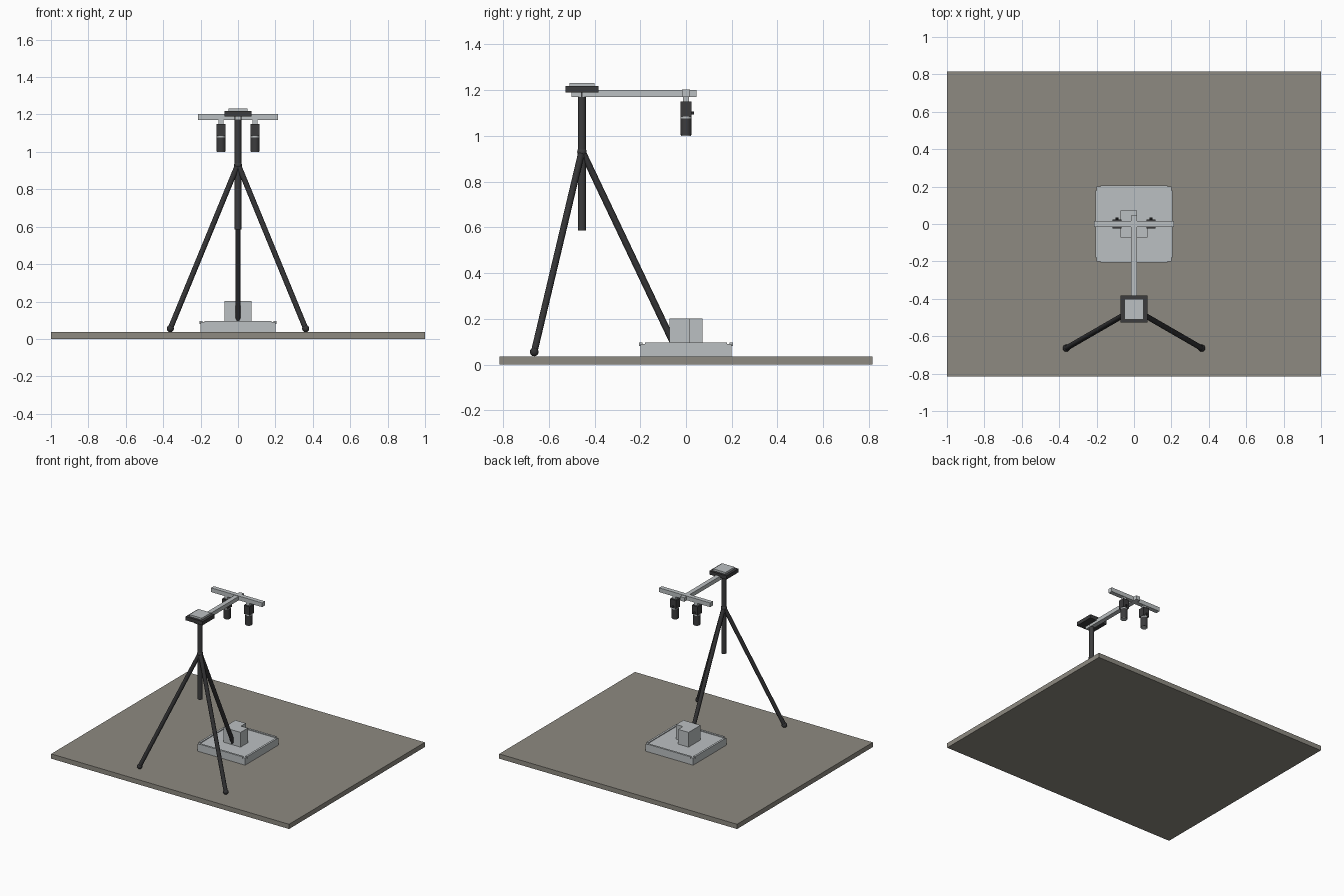
import bpy
import bmesh
from mathutils import Vector

old = bpy.data.objects.get("Cube")
if old:
    bpy.data.objects.remove(old, do_unlink=True)


def material(name, rgb):
    m = bpy.data.materials.new(name)
    m.use_nodes = True
    m.diffuse_color = (*rgb, 1)
    m.node_tree.nodes["Principled BSDF"].inputs["Base Color"].default_value = (*rgb, 1)
    return m


STONE = material("warm grey floor", (0.27, 0.255, 0.22))
LIGHT = material("light grey metal", (0.50, 0.53, 0.54))
DARK = material("dark grey", (0.045, 0.045, 0.047))
BLACK = material("charcoal", (0.033, 0.033, 0.035))


def finish(name, bm, mat, smooth=False):
    bmesh.ops.recalc_face_normals(bm, faces=bm.faces)
    mesh = bpy.data.meshes.new(name)
    bm.to_mesh(mesh)
    bm.free()
    mesh.materials.append(mat)
    ob = bpy.data.objects.new(name, mesh)
    bpy.context.collection.objects.link(ob)
    if smooth:
        bpy.ops.object.select_all(action='DESELECT')
        ob.select_set(True)
        bpy.context.view_layer.objects.active = ob
        bpy.ops.object.shade_smooth_by_angle()
    return ob


def prism(name, outline, z0, z1, mat):
    bm = bmesh.new()
    face = bm.faces.new([bm.verts.new((x, y, z0)) for x, y in outline])
    top = bmesh.ops.extrude_face_region(bm, geom=[face])["geom"]
    verts = [v for v in top if isinstance(v, bmesh.types.BMVert)]
    bmesh.ops.translate(bm, vec=(0, 0, z1 - z0), verts=verts)
    return finish(name, bm, mat)


def box(name, x, y, z, mat):
    outline = [(x[0], y[0]), (x[1], y[0]), (x[1], y[1]), (x[0], y[1])]
    return prism(name, outline, z[0], z[1], mat)


def rod(name, a, b, radius, mat, sides=20):
    a, b = Vector(a), Vector(b)
    bm = bmesh.new()
    bmesh.ops.create_cone(bm, cap_ends=True, segments=sides, radius1=radius,
                          radius2=radius, depth=(b - a).length)
    bm.transform((b - a).to_track_quat('Z', 'Y').to_matrix().to_4x4())
    bmesh.ops.translate(bm, vec=(a + b) / 2, verts=bm.verts)
    return finish(name, bm, mat, True)


def ball(name, centre, radius, mat):
    bm = bmesh.new()
    bmesh.ops.create_uvsphere(bm, u_segments=16, v_segments=10, radius=radius)
    bmesh.ops.translate(bm, vec=centre, verts=bm.verts)
    return finish(name, bm, mat, True)


# Floor slab and platform
box("floor", (-1, 1), (-0.815, 0.815), (0, 0.036), STONE)
box("platform", (-0.2, 0.2), (-0.2, 0.2), (0.036, 0.09), LIGHT)
for side, s in (("left", 1), ("right", -1)):
    edge = sorted((s * 0.19, s * 0.205))
    box(side + "_platform_rail", edge, (-0.18, 0.18), (0.08, 0.096), LIGHT)
for side, s in (("back", 1), ("front", -1)):
    edge = sorted((s * 0.19, s * 0.205))
    box(side + "_platform_rail", (-0.18, 0.18), edge, (0.08, 0.096), LIGHT)

# Sample block with one corner removed
w, n = 0.072, 0.015
prism("notched_block", [(-w, -w), (w, -w), (w, n), (n, n), (n, w), (-w, w)],
      0.09, 0.202, LIGHT)

# Tripod
POST_Y = -0.455
rod("tripod_column", (0, POST_Y, 0.585), (0, POST_Y, 1.19), 0.0175, DARK)
ball("tripod_hub", (0, POST_Y, 0.93), 0.021, DARK)
for side, x, y in (("left", 0.362, -0.664), ("right", -0.362, -0.664), ("back", 0, -0.037)):
    foot = (x, y, 0.055)
    rod(side + "_leg", (0, POST_Y, 0.935), foot, 0.0145, BLACK)
    ball(side + "_foot", foot, 0.019, BLACK)

# Tripod head
box("head_plate", (-0.072, 0.072), (POST_Y - 0.072, POST_Y + 0.072), (1.19, 1.218), DARK)
box("head_cap", (-0.052, 0.052), (POST_Y - 0.055, POST_Y + 0.055), (1.218, 1.232), LIGHT)

# Boom and crossbar
box("boom_arm", (-0.017, 0.017), (-0.5, 0.045), (1.17, 1.2), LIGHT)
box("crossbar", (-0.215, 0.215), (-0.0165, 0.0165), (1.171, 1.203), LIGHT)

# Pair of downward cameras
for side, x in (("left", 0.091), ("right", -0.091)):
    box(side + "_camera_mount", (x - 0.013, x + 0.013), (-0.013, 0.013), (1.148, 1.172), LIGHT)
    box(side + "_camera_body", (x - 0.025, x + 0.025), (-0.025, 0.025), (1.085, 1.15), DARK)
    rod(side + "_lens_ring", (x, 0, 1.075), (x, 0, 1.086), 0.024, LIGHT, 24)
    rod(side + "_lens_barrel", (x, 0, 1.003), (x, 0, 1.076), 0.025, DARK, 24)
    rod(side + "_lens_front", (x, 0, 0.999), (x, 0, 1.004), 0.021, LIGHT, 24)
    rod(side + "_camera_knob", (x, 0.024, 1.1), (x, 0.034, 1.1), 0.007, BLACK, 12)
